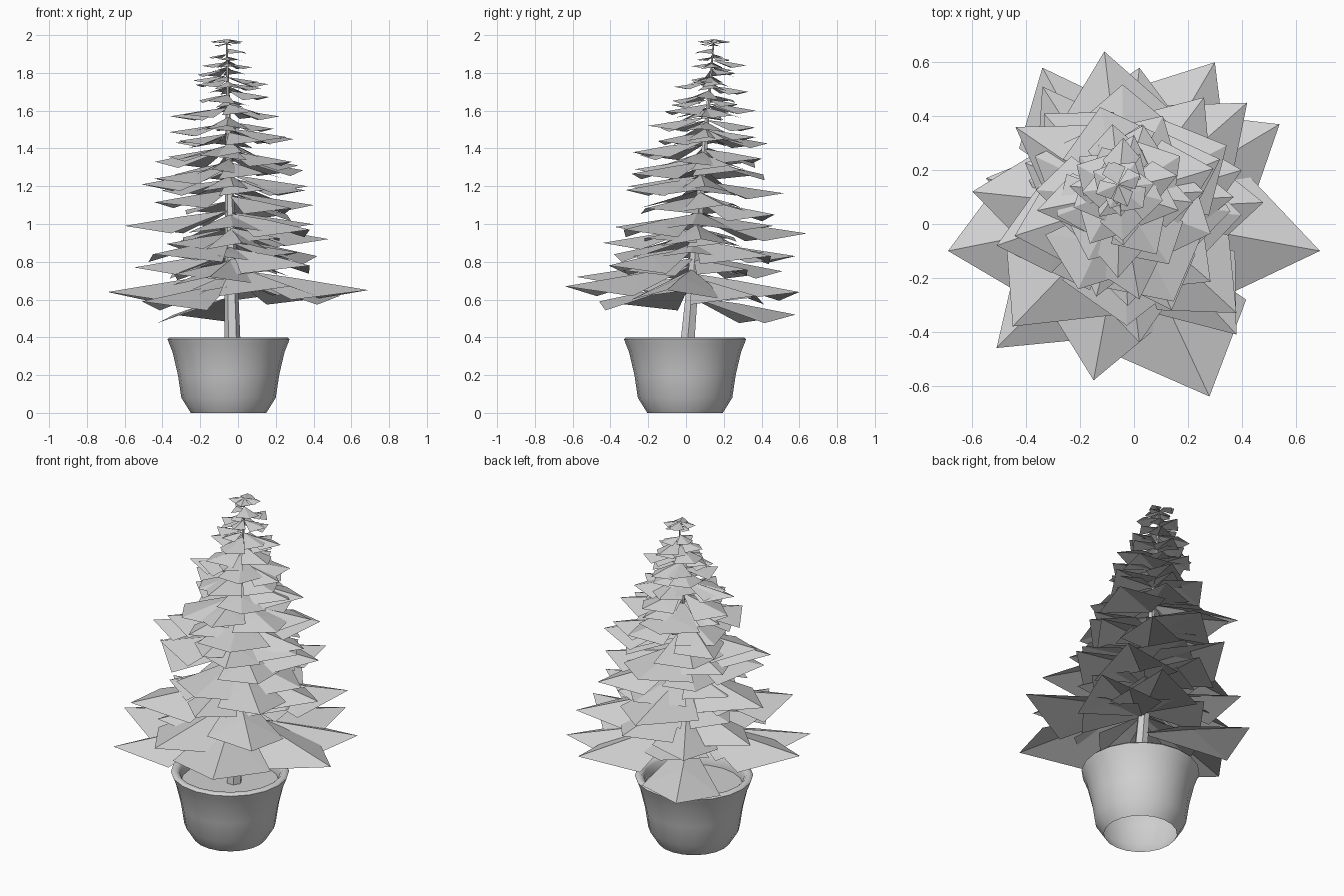
import bpy
import bmesh
import random
from math import pi, cos, sin
from mathutils import Vector

cube = bpy.data.objects.get("Cube")
if cube:
    bpy.data.objects.remove(cube, do_unlink=True)

random.seed(11)
UP = Vector((0, 0, 1))

# One plain grey for everything
grey = bpy.data.materials.new("plain_grey")
grey.use_nodes = True
colour = (0.64, 0.64, 0.64, 1)
grey.diffuse_color = colour
grey.node_tree.nodes["Principled BSDF"].inputs["Base Color"].default_value = colour


def finish(name, bm, smooth=False):
    mesh = bpy.data.meshes.new(name)
    bm.to_mesh(mesh)
    bm.free()
    mesh.materials.append(grey)
    obj = bpy.data.objects.new(name, mesh)
    bpy.context.collection.objects.link(obj)
    if smooth:
        bpy.ops.object.select_all(action='DESELECT')
        obj.select_set(True)
        bpy.context.view_layer.objects.active = obj
        bpy.ops.object.shade_smooth_by_angle(angle=pi * 0.3)


def loft(name, rings, sides, smooth=False):
    """Joins circular rings given as (centre, radius); open below, capped above."""
    bm = bmesh.new()
    loops = []
    for centre, radius in rings:
        loops.append([bm.verts.new(centre + radius * Vector((cos(a), sin(a), 0)))
                      for a in (2 * pi * i / sides for i in range(sides))])
    for low, high in zip(loops, loops[1:]):
        for i in range(sides):
            j = (i + 1) % sides
            bm.faces.new((low[i], low[j], high[j], high[i]))
    bm.faces.new(loops[-1])
    finish(name, bm, smooth)


def trunk_at(z):
    """Centre of the leaning trunk at a height."""
    t = (z - 0.4) / 1.6
    return Vector((-0.03 - 0.03 * t, 0.01 + 0.14 * t, z))


def add_branch(bm, tip, width):
    """A folded kite: root on the trunk, raised ridge, drooping side points."""
    tip = Vector(tip)
    root = trunk_at(tip.z)
    out = tip - root
    length = out.length
    side = out.cross(UP).normalized() * length * width
    root.z += 0.15 * length
    ridge = tip - out * random.uniform(0.5, 0.6) + UP * length * 0.09
    mid = tip - out * random.uniform(0.38, 0.5) - UP * length * 0.07
    skew = out * random.uniform(-0.08, 0.08)
    r, m, t, a, b = [bm.verts.new(p) for p in
                     (root, ridge, tip, mid + side + skew, mid - side - skew)]
    for face in ((r, a, m), (a, t, m), (t, b, m), (b, r, m)):
        bm.faces.new(face)


# Pot with a flared, thick rolled rim and soil inside
pot_centre = Vector((-0.05, -0.005, 0))
profile = ((0, .2), (.08, .25), (.2, .268), (.32, .296), (.365, .314),
           (.39, .323), (.4, .314), (.4, .29), (.385, .275), (.33, .268))
loft("pot", [(pot_centre + UP * z, r) for z, r in profile], 20, True)

# Six-sided trunk, leaning and tapering
loft("trunk", [(trunk_at(z), 0.052 * (1 - z / 2.1))
               for z in (0.33, 0.8, 1.3, 1.7, 1.95)], 6)

# Long branches, tips in hundredths
tips = ((69, -10, 65), (-69, -10, 64), (28, -64, 67), (-51, -46, 59),
        (-15, -58, 72), (38, -41, 78), (38, -33, 97), (54, 37, 62),
        (30, 60, 64), (-11, 64, 95), (-34, 58, 52), (42, 45, 83),
        (2, 58, 83), (-60, 12, 99), (-34, 51, 75), (-44, 36, 133),
        (-51, -8, 121), (48, 8, 92), (26, 47, 105), (2, -44, 90),
        (-45, -38, 84), (-55, 17, 77), (37, 10, 120), (14, -32, 118),
        (-14, -27, 129), (-36, 5, 157), (40, 20, 110), (32, 24, 131),
        (22, 8, 157), (26, 12, 146), (-33, 15, 143), (-24, 14, 176),
        (16, 18, 174), (3, 37, 146), (-8, 37, 160), (0, 33, 170),
        (-4, 32, 184), (-6, -20, 152), (2, -28, 138), (-4, -8, 163))
bm = bmesh.new()
for tip in tips:
    add_branch(bm, Vector(tip) / 100, random.uniform(0.32, 0.4))
finish("long_branches", bm)

# Tiers of branches getting shorter towards the top
bm = bmesh.new()
z, turn = 0.66, 0.0
while z < 1.95:
    reach = min(0.42, 0.07 + 0.48 * (1.98 - z))
    for i in range(4):
        angle = turn + 2 * pi * i / 4 + random.uniform(-0.3, 0.3)
        r = reach * random.uniform(0.75, 1.08)
        tip = trunk_at(z) + r * Vector((cos(angle), sin(angle), 0))
        tip.z += random.uniform(-0.025, 0.025)
        add_branch(bm, tip, random.uniform(0.42, 0.54))
    turn += 0.75
    z += 0.04 + 0.11 * reach
finish("upper_branches", bm)

# Small pointed crown
bm = bmesh.new()
for i in range(4):
    angle = i * pi / 2 + 0.4
    add_branch(bm, trunk_at(1.965) + 0.09 * Vector((cos(angle), sin(angle), 0)), 0.45)
finish("crown", bm)
